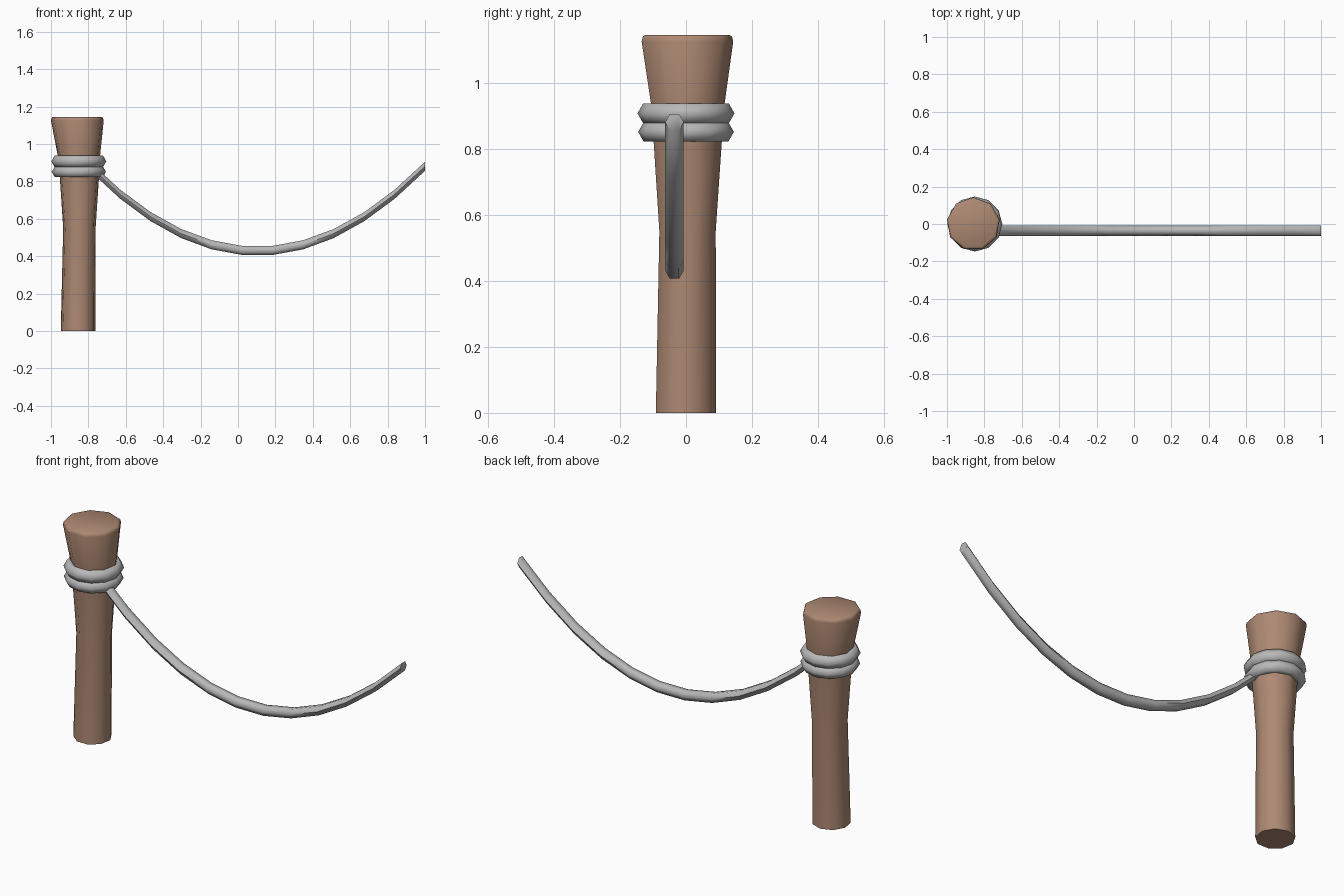
import bpy, bmesh
from math import cos, sin, pi, radians

cube = bpy.data.objects.get("Cube")
if cube:
    bpy.data.objects.remove(cube, do_unlink=True)


def material(name, colour):
    mat = bpy.data.materials.new(name)
    mat.use_nodes = True
    mat.diffuse_color = colour
    mat.node_tree.nodes["Principled BSDF"].inputs["Base Color"].default_value = colour
    return mat


wood = material("brown wood", (0.42, 0.25, 0.17, 1))
rope = material("grey rope", (0.48, 0.48, 0.48, 1))


def loft(name, rings, mat, closed=False):
    """Skin a list of equal-sized point rings, capping open ends."""
    bm = bmesh.new()
    loops = [[bm.verts.new(p) for p in ring] for ring in rings]
    pairs = list(zip(loops, loops[1:]))
    if closed:
        pairs.append((loops[-1], loops[0]))
    else:
        bm.faces.new(loops[0])
        bm.faces.new(loops[-1])
    for a, b in pairs:
        for i in range(len(a)):
            j = (i + 1) % len(a)
            bm.faces.new((a[i], a[j], b[j], b[i]))
    bmesh.ops.recalc_face_normals(bm, faces=bm.faces)
    mesh = bpy.data.meshes.new(name)
    bm.to_mesh(mesh)
    bm.free()
    mesh.materials.append(mat)
    obj = bpy.data.objects.new(name, mesh)
    bpy.context.collection.objects.link(obj)
    bpy.ops.object.select_all(action="DESELECT")
    obj.select_set(True)
    bpy.context.view_layer.objects.active = obj
    bpy.ops.object.shade_smooth_by_angle(angle=radians(62))
    return obj


# Wooden post: slightly bent, flared towards the top (x, y, z, radius)
SIDES = 9
sections = [(-0.855, -0.003, 0, 0.094), (-0.848, 0.002, 0.55, 0.088),
            (-0.848, 0.002, 0.83, 0.107), (-0.85, 0.002, 0.93, 0.114),
            (-0.859, 0, 1.125, 0.143), (-0.859, 0, 1.14, 0.139),
            (-0.859, 0, 1.145, 0.130)]
turns = [2 * pi * i / SIDES + pi / 2 for i in range(SIDES)]
loft("post", [[(x + r * cos(a), y + r * sin(a), z) for a in turns]
              for x, y, z, r in sections], wood)


# Two rope coils wrapped round the post, six-sided in section
def coil(name, z, thick, sides=12):
    rings = []
    for i in range(sides):
        a = 2 * pi * i / sides
        ring = []
        for k in range(6):
            r = 0.112 + thick * cos(k * pi / 3)
            ring.append((-0.851 + r * cos(a), r * sin(a), z + thick * sin(k * pi / 3)))
        rings.append(ring)
    loft(name, rings, rope, closed=True)


coil("upper_coil", 0.907, 0.035)
coil("lower_coil", 0.851, 0.033)

# Hanging rope: a parabola with upright six-sided sections
SPANS = 11
sag = []
for i in range(SPANS + 1):
    x = -0.793 + 1.793 * i / SPANS
    z = 0.427 + 0.565 * (x - 0.104) ** 2
    sag.append([(x, -0.035 + 0.028 * cos(k * pi / 3), z + 0.028 * sin(k * pi / 3))
                for k in range(6)])
loft("hanging_rope", sag, rope)
